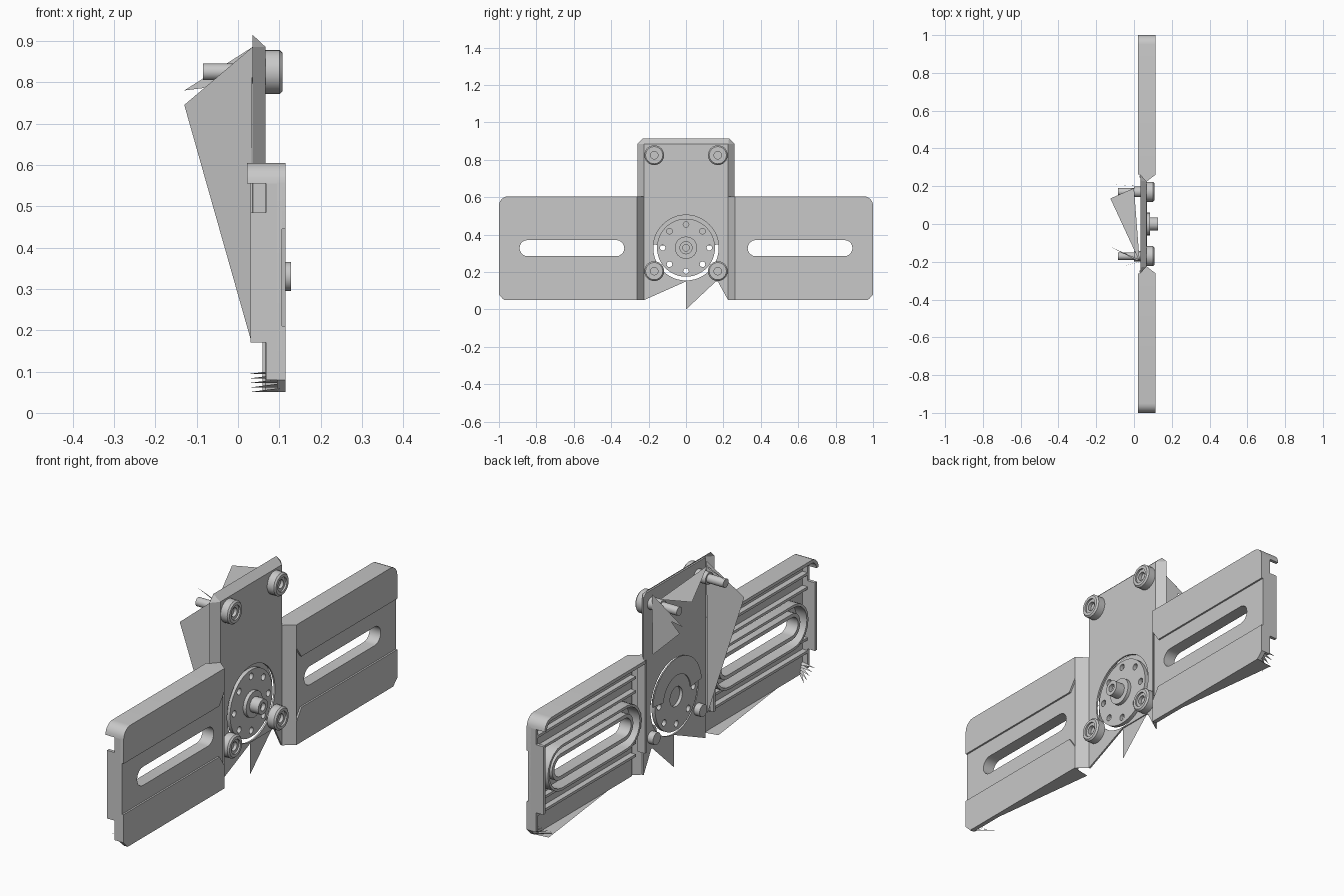
import bpy, math
from mathutils import Matrix
from math import sin, cos, pi

if "Cube" in bpy.data.objects:
    bpy.data.objects.remove(bpy.data.objects["Cube"])

grey = bpy.data.materials.new("plain_grey")
grey.use_nodes = True
COLOUR = (0.58, 0.58, 0.58, 1)
grey.diffuse_color = COLOUR
grey.node_tree.nodes["Principled BSDF"].inputs["Base Color"].default_value = COLOUR
# local (u, v, w) becomes (y, z, x)
TURN = Matrix(((0, 0, 1, 0), (1, 0, 0, 0), (0, 1, 0, 0), (0, 0, 0, 1)))


def add(name, mesh, smooth):
    ob = bpy.data.objects.new(name, mesh)
    bpy.context.collection.objects.link(ob)
    mesh.materials.clear()
    mesh.materials.append(grey)
    if smooth:
        bpy.ops.object.select_all(action='DESELECT')
        ob.select_set(True)
        bpy.context.view_layer.objects.active = ob
        bpy.ops.object.shade_smooth_by_angle(angle=math.radians(35))


def sheet(name, verts, faces, smooth=False):
    me = bpy.data.meshes.new(name)
    me.from_pydata(verts, [], faces)
    add(name, me, smooth)


def flap(name, *corners):
    sheet(name, corners, [(0, 1, 2)])


def slab(name, loops, x0, x1):
    """Flat plate in the yz plane; the first loop is the outline, the rest are holes."""
    cu = bpy.data.curves.new(name, 'CURVE')
    cu.dimensions = '2D'
    cu.fill_mode = 'BOTH'
    cu.extrude = (x1 - x0) / 2
    for loop in loops:
        sp = cu.splines.new('POLY')
        sp.points.add(len(loop) - 1)
        for p, (u, v) in zip(sp.points, loop):
            p.co = (u, v, 0, 1)
        sp.use_cyclic_u = True
    tmp = bpy.data.objects.new(name + "_curve", cu)
    bpy.context.collection.objects.link(tmp)
    bpy.context.view_layer.update()
    me = bpy.data.meshes.new_from_object(
        tmp.evaluated_get(bpy.context.evaluated_depsgraph_get()))
    bpy.data.objects.remove(tmp)
    me.transform(Matrix.Translation(((x0 + x1) / 2, 0, 0)) @ TURN)
    add(name, me, True)


def arc(y, z, r, a0, a1, n):
    return [(y + r * cos(a0 + (a1 - a0) * i / n), z + r * sin(a0 + (a1 - a0) * i / n))
            for i in range(n + 1)]


def circle(y, z, r, n=32):
    return arc(y, z, r, 0, 2 * pi, n)[:-1]


def lathe(name, profile, y, z, n=24):
    """Turn (x, radius) points about an axis along x."""
    verts = [(x, y + r * cos(2 * pi * i / n), z + r * sin(2 * pi * i / n))
             for x, r in profile for i in range(n)]
    faces = [(k * n + i, k * n + (i + 1) % n, (k + 1) * n + (i + 1) % n, (k + 1) * n + i)
             for k in range(len(profile) - 1) for i in range(n)]
    faces += [tuple(reversed(range(n))), tuple(range(len(verts) - n, len(verts)))]
    sheet(name, verts, faces, True)


def stadium(r):
    return arc(.847, .328, r, -pi / 2, pi / 2, 10) + arc(.373, .328, r, pi / 2, 1.5 * pi, 10)


# slotted side wings
TOP, LOW, INNER, FRONT = .605, .05, .262, .115
corner = arc(.95, .555, .05, 0, pi / 2, 6)
corner_in = arc(.95, .555, .035, pi / 2, 0, 6)
outline = [(INNER, LOW), (.97, LOW), (1, .08)] + corner + [(INNER, TOP)]
upper = [(.97, .445), (1, .445)] + corner + [(INNER, TOP), (INNER, .5), (.3, .445)]
lower = [(INNER, LOW), (.97, LOW), (1, .08), (1, .21), (.3, .21), (INNER, .155)]
flange = corner + [(INNER, TOP), (INNER, .59)] + corner_in
for side, s in (("left", 1), ("right", -1)):
    def m(loop):
        return [(s * y, z) for y, z in loop]

    def box(name, y0, y1, z0, z1, x0, x1):
        slab(f"{side}_{name}", [m([(y0, z0), (y1, z0), (y1, z1), (y0, z1)])], x0, x1)

    slab(side + "_wing_face", [m(outline), m(stadium(.043))], .094, .107)
    slab(side + "_upper_strip", [m(upper)], .107, FRONT)
    slab(side + "_lower_strip", [m(lower)], .107, FRONT)
    slab(side + "_top_flange", [m(flange)], .022, .107)
    slab(side + "_slot_rim", [m(stadium(.06)), m(stadium(.043))], .05, .094)
    slab(side + "_outer_rim", [m(stadium(.105)), m(stadium(.093))], .04, .094)
    box("end_wall", .985, 1, .08, .555, .068, .1)
    box("end_lip", .985, 1, .17, .485, .03, .068)
    box("inner_wall", .245, .258, .17, .6, .03, .067)
    for i, z in enumerate((.15, .21, .445, .51)):
        box(f"rib_{i}", .27, .985, z, z + .012, .068, .094)
    # sloped inner end
    sheet(side + "_inner_slope",
          [(FRONT, s * INNER, LOW), (FRONT, s * INNER, TOP), (.067, s * .225, TOP), (.067, s * .225, LOW)],
          [(0, 1, 2, 3)])
    flap(side + "_slope_cap", (FRONT, s * INNER, TOP), (.067, s * .225, TOP), (.03, s * INNER, TOP))
    # torn underside, widest at the same end of the model on both wings, and splinters
    flap(side + "_underside", (FRONT, s * INNER, LOW), (FRONT, s * .97, LOW),
         (.03, .96 if s > 0 else -.28, LOW))
    for i in range(5):
        z = LOW + .011 * i
        flap(f"{side}_splinter_{i}", (.025, s * (.9 + .02 * i), z), (.1, s * .97, z),
             (.1, s * .985, z + .01))

# central plate, bevelled at the top and sides
HUB = .33
plate = [(-.225, LOW), (0, .15), (.17, .15), (.225, LOW), (.225, .885), (-.225, .885)]
slab("central_plate", [plate, circle(0, HUB, .175, 48)], .059, .067)
sheet("plate_bevel",
      [(.067, -.225, .17), (.067, -.225, .885), (.067, .225, .885), (.067, .225, .17),
       (.035, -.26, .17), (.035, -.26, .885), (.035, -.23, .915), (.035, .23, .915),
       (.035, .26, .885), (.035, .26, .17)],
      [(0, 1, 5, 4), (1, 6, 5), (1, 2, 7, 6), (2, 8, 7), (2, 3, 9, 8)])
# arc closing the top of the gap round the dial
gap_back = arc(0, HUB, .18, .1, pi - .1, 28) + arc(0, HUB, .1, pi - .1, .1, 28)
slab("gap_backing", [gap_back], .045, .05)

# drilled dial and hub
holes = [circle(.125 * cos(i * pi / 4), HUB + .125 * sin(i * pi / 4), .015, 12) for i in range(8)]
slab("dial", [circle(0, HUB, .155, 48), circle(0, HUB, .045)] + holes, .05, .068)
lathe("hub", [(.064, .06), (.084, .06), (.084, .035), (.128, .035), (.128, .018), (.11, .018)], 0, HUB)

# bolts: long shanks on the upper pair, short ones below
head = [(.067, .028), (.067, .053), (.101, .053), (.108, .046), (.108, .033),
        (.1, .033), (.1, .02), (.085, .02)]
long_shank = [(-.085, .02), (0, .02), (0, .028)]
short_shank = [(.03, .028)]
for name, z, shank in (("upper", .825, long_shank), ("lower", .205, short_shank)):
    for side, y in (("left", .17), ("right", -.17)):
        lathe(f"{name}_{side}_bolt", shank + head, y, z)

# loose flaps behind and below the plate
flap("long_flap", (-.13, -.24, .745), (.03, -.2, .18), (.035, -.2, .885))
flap("short_flap", (-.115, .21, .745), (.03, .2, .605), (.035, .2, .885))
flap("upper_flap", (-.13, .21, .78), (.03, .2, .8), (.035, .2, .885))
flap("cross_flap", (-.125, .135, .865), (0, .19, .865), (.03, -.2, .865))
flap("thin_flap", (-.128, -.12, .862), (.02, -.195, .862), (.02, -.185, .862))
flap("lower_flap", (.062, 0, 0), (.062, 0, .15), (.062, .16, .15))
